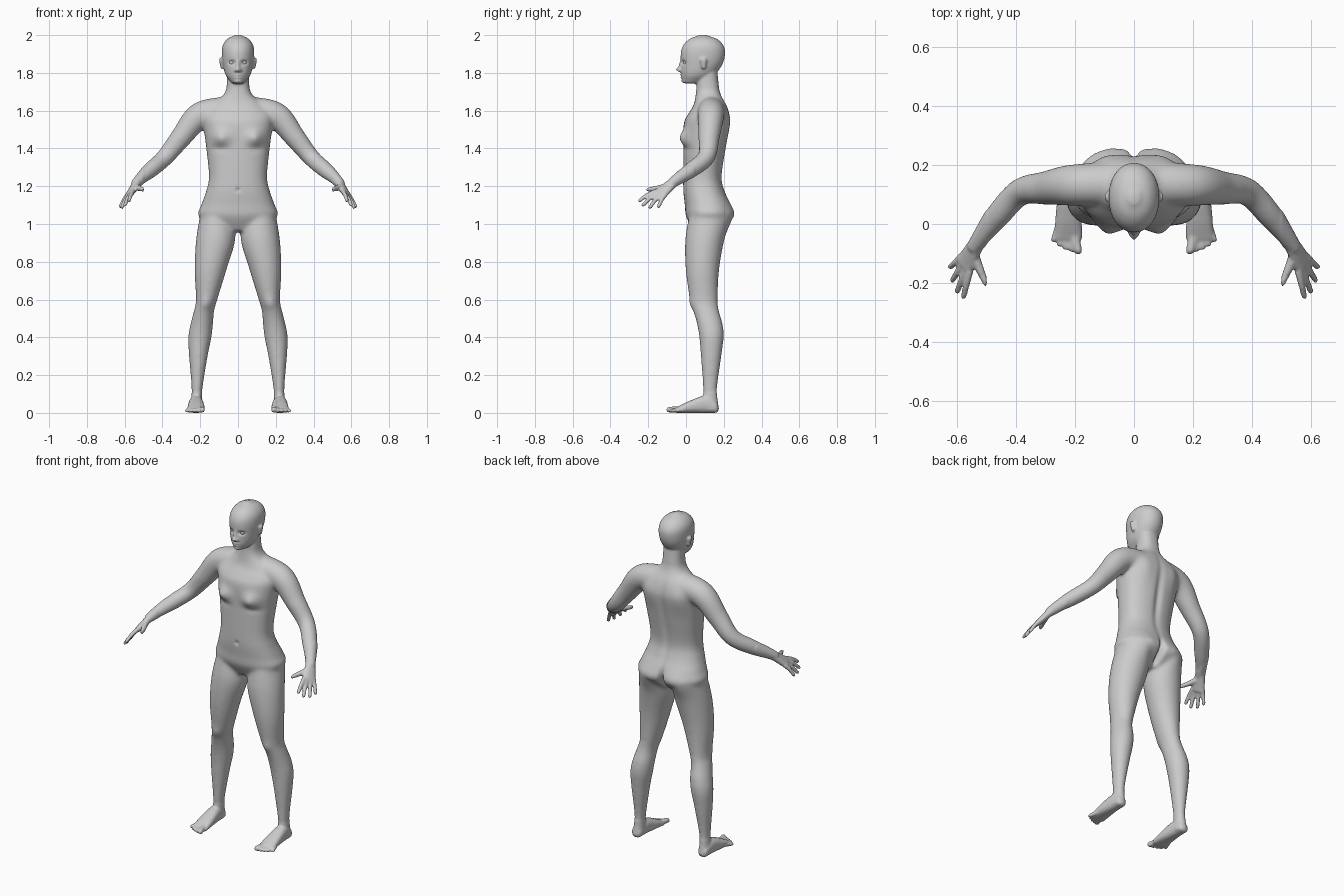
import bpy, bmesh, math
from mathutils import Vector

if "Cube" in bpy.data.objects:
    bpy.data.objects.remove(bpy.data.objects["Cube"])

X, Y, Z = Vector((1, 0, 0)), Vector((0, 1, 0)), Vector((0, 0, 1))
bm = bmesh.new()


def resample(keys, n=7):
    """Catmull-Rom interpolation of every number in the keys."""
    out = []
    for i in range(len(keys) - 1):
        a, b, c, d = (keys[max(i - 1, 0)], keys[i], keys[i + 1], keys[min(i + 2, len(keys) - 1)])
        for k in range(n):
            t = k / n
            out.append([q + .5 * t * (r - p + t * (2 * p - 5 * q + 4 * r - s + t * (3 * (q - r) + s - p)))
                        for p, q, r, s in zip(a, b, c, d)])
    out.append(list(keys[-1]))
    return out


def loft(keys, axes, side=1, exp=2.0, cap=1.0, count=32):
    """Skin of super-elliptic rings (x, y, z, ru[, rv]); axes is a (u, v) pair or a reference for u."""
    rows = resample(keys)
    pos = [Vector(r[:3]) for r in rows]
    rings = []
    for i, r in enumerate(rows):
        t = (pos[min(i + 1, len(pos) - 1)] - pos[max(i - 1, 0)]).normalized()
        if isinstance(axes, tuple):
            u, v = axes
        else:
            u = (axes - t * axes.dot(t)).normalized()
            v = t.cross(u)
        end = -1 if i == 0 else 1 if i == len(rows) - 1 else 0
        steps = [(pos[i], 1.0)]
        if end:  # rounded ends
            for angle in (.5, .95, 1.35):
                shift = t * end * cap * min(r[3], r[-1]) * math.sin(angle)
                steps.append((pos[i] + shift, math.cos(angle)))
        if end < 0:
            steps.reverse()
        for c, k in steps:
            ring = []
            for j in range(count):
                ca, sa = math.cos(math.tau * j / count), math.sin(math.tau * j / count)
                p = c + u * (r[3] * k * math.copysign(abs(ca) ** (2 / exp), ca)) \
                      + v * (r[-1] * k * math.copysign(abs(sa) ** (2 / exp), sa))
                p.x *= side
                ring.append(bm.verts.new(p))
            rings.append(ring)
    for a, b in zip(rings, rings[1:]):
        for j in range(count):
            bm.faces.new((a[j], a[j - 1], b[j - 1], b[j]))
    bm.faces.new(rings[0])
    bm.faces.new(rings[-1])


def level(rows):
    """(z, half width, front y, back y[, centre x]) to ring keys."""
    return [((row[4:] or (0,))[0], (row[2] + row[3]) / 2, row[0], row[1], (row[3] - row[2]) / 2) for row in rows]


# torso and neck
loft(level([(.965, .10, .04, .17), (1.04, .207, 0, .243), (1.10, .195, -.006, .237),
            (1.17, .17, -.014, .207), (1.25, .154, -.015, .19), (1.40, .168, -.013, .212),
            (1.53, .185, -.012, .234), (1.58, .185, .01, .231), (1.63, .14, .04, .215),
            (1.70, .067, .053, .18), (1.82, .058, .06, .165)]), (X, Y), exp=2.35, cap=.1, count=48)
# head
loft(level([(1.75, .036, -.015, .09), (1.79, .066, -.024, .152), (1.85, .081, -.027, .195),
            (1.91, .086, -.027, .207), (1.95, .079, -.012, .195), (1.98, .056, .02, .163),
            (1.996, .025, .06, .118)]), (X, Y), exp=2.1, cap=.25, count=48)

for s in (1, -1):
    # ears
    loft([(.084, .094, 1.83, .01, .012), (.09, .092, 1.87, .01, .018)], (X, Y), s)
    # legs
    loft(level([(1.06, .085, .02, .235, .113), (.92, .104, -.004, .203, .118), (.76, .085, -.002, .176, .145),
                (.60, .057, .02, .168, .166), (.54, .054, .038, .175, .18), (.47, .06, .058, .195, .192),
                (.40, .062, .07, .2, .202), (.30, .05, .078, .188, .21), (.12, .029, .09, .165, .217),
                (.02, .033, .09, .175, .221)]), (X, Y), s, cap=.5)
    # feet
    loft([(.222, y, h / 2, w, h / 2) for y, w, h in
          [(.155, .03, .06), (.1, .036, .09), (.02, .044, .064), (-.05, .048, .03)]], (X, Z), s, exp=2.5, cap=.6)
    # toes
    for i in range(5):
        x, y, r = .191 + .02 * i, -.088 + .0023 * i * i, .011 if i else .016
        loft([(.6 * x + .09, y + .06, .02, r), (x, y, r + .001, r)], (X, Z), s, count=16)
    # shoulders and arms
    loft([(.05, .135, 1.605, .07), (.20, .132, 1.575, .071), (.30, .122, 1.46, .057), (.385, .108, 1.355, .047),
          (.46, .03, 1.288, .043), (.51, -.035, 1.244, .033), (.542, -.08, 1.212, .026)], Y, s, cap=.6)
    # palm
    lat = Vector((.44, .85, -.28))
    loft([(.535, -.07, 1.218, .028, .022), (.574, -.14, 1.157, .041, .016)], lat, s, exp=2.3, cap=.5)
    # fingers fan out between the first and last direction
    first, last = Vector((.024, -.10, -.058)), Vector((.048, -.045, -.08))
    for i, length in enumerate((.9, 1.1, 1.08, .85)):
        base = Vector((.571, -.137, 1.163)) + lat * (i - 1.5) * .0207
        reach = first.lerp(last, i / 3) * length
        mid = base + reach * .5 + Z * .006
        loft([(*base, .013), (*mid, .0112), (*(base + reach * .9), .0102)], lat, s, count=16)
    # thumb
    loft([(.545, -.095, 1.198, .018), (.525, -.147, 1.19, .015), (.502, -.2, 1.182, .011)], Z, s, count=16)

# fuse all the parts into one skin
bmesh.ops.recalc_face_normals(bm, faces=bm.faces)
mesh = bpy.data.meshes.new("body")
bm.to_mesh(mesh)
bm.free()
body = bpy.data.objects.new("body", mesh)
bpy.context.collection.objects.link(body)
fuse = body.modifiers.new("fuse", 'REMESH')
fuse.mode, fuse.voxel_size = 'VOXEL', .006
relax = body.modifiers.new("relax", 'SMOOTH')
relax.factor, relax.iterations = .5, 4
fused = bpy.data.meshes.new_from_object(body.evaluated_get(bpy.context.evaluated_depsgraph_get()))
body.modifiers.clear()
body.data = fused

# blend the joints of trunk and limbs more than hands, feet and face
bm = bmesh.new()
bm.from_mesh(fused)
blend = [v for v in bm.verts if .1 < v.co.z < 1.73 and abs(v.co.x) < .5]
for _ in range(22):
    bmesh.ops.smooth_vert(bm, verts=blend, factor=.5, use_axis_x=True, use_axis_y=True, use_axis_z=True)


def swell(back, x, z, rx, rz, push):
    """Push the front or back surface along y with a soft falloff, on both sides of the body."""
    for v in bm.verts:
        q = ((abs(v.co.x) - x) / rx) ** 2 + ((v.co.z - z) / rz) ** 2
        if q < 7:
            facing = (v.co.y - .12) / .08 if back else (.08 - v.co.y) / .08
            v.co.y += push * math.exp(-q) * min(max(facing, 0), 1)


swell(False, .095, 1.455, .05, .042, -.03)    # breasts
swell(False, .10, 1.40, .05, .02, .006)
swell(False, 0, 1.18, .01, .012, .008)        # navel
swell(False, .172, .575, .03, .035, -.01)     # knees
swell(True, .09, 1.03, .065, .07, .018)       # buttocks
swell(True, 0, 1.02, .016, .065, -.04)
swell(True, 0, 1.38, .022, .2, -.012)         # spine
swell(True, .10, 1.54, .045, .08, .007)       # shoulder blades
swell(False, 0, 1.817, .012, .012, -.026)     # nose
swell(False, 0, 1.842, .009, .02, -.012)
swell(False, .014, 1.813, .007, .007, -.011)
swell(False, .032, 1.855, .017, .011, .014)   # eye sockets
for z in (1.789, 1.775):                      # lips
    swell(False, 0, z, .019, .005, -.009)
swell(False, 0, 1.755, .02, .011, -.008)      # chin

for f in bm.faces:
    f.smooth = True
bm.to_mesh(fused)
bm.free()

# eyeballs
for s, name in ((1, "left_eye"), (-1, "right_eye")):
    bpy.ops.mesh.primitive_uv_sphere_add(segments=24, ring_count=16, radius=.014, location=(.032 * s, .001, 1.855))
    bpy.context.object.name = name
    bpy.ops.object.shade_smooth()
